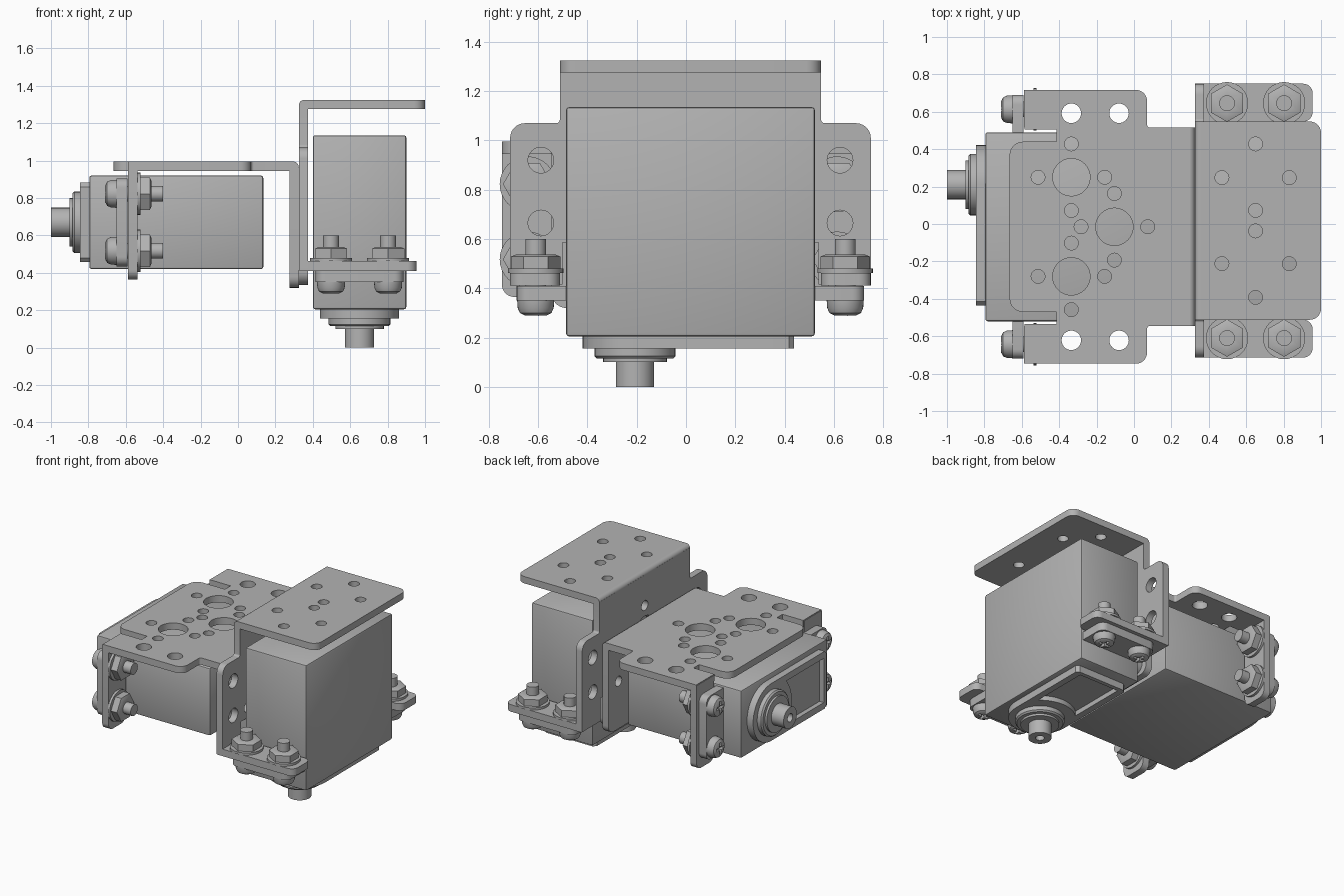
import bpy
import bmesh
import math
from mathutils import Matrix, Vector
from mathutils.geometry import interpolate_bezier

if "Cube" in bpy.data.objects:
    bpy.data.objects.remove(bpy.data.objects["Cube"])

grey = bpy.data.materials.new("plain_grey")
grey.use_nodes = True
grey.diffuse_color = (0.45, 0.45, 0.45, 1)
grey.node_tree.nodes["Principled BSDF"].inputs["Base Color"].default_value = grey.diffuse_color


def finish(name, bm, matrix=None):
    """Turn a bmesh into a shaded, coloured object."""
    bmesh.ops.remove_doubles(bm, verts=bm.verts, dist=0.0002)
    if matrix:
        bm.transform(matrix)
    bmesh.ops.recalc_face_normals(bm, faces=bm.faces)
    for face in bm.faces:
        face.smooth = True
    mesh = bpy.data.meshes.new(name)
    bm.to_mesh(mesh)
    bm.free()
    mesh.set_sharp_from_angle(angle=math.radians(30))
    mesh.materials.append(grey)
    obj = bpy.data.objects.new(name, mesh)
    bpy.context.collection.objects.link(obj)
    return obj


def circle(x, y, r, steps=32):
    return [(x + r * math.cos(i * math.tau / steps), y + r * math.sin(i * math.tau / steps))
            for i in range(steps)]


def rounded(corners):
    """Outline from (x, y, radius) corners, for right angles."""
    loop = []
    for i, (x, y, r) in enumerate(corners):
        c = Vector((x, y))
        if r == 0:
            loop.append((x, y))
            continue
        before = Vector(corners[i - 1][:2]) - c
        after = Vector(corners[(i + 1) % len(corners)][:2]) - c
        a, b = c + before.normalized() * r, c + after.normalized() * r
        loop += [tuple(p[:2]) for p in interpolate_bezier(a, a.lerp(c, .55), b.lerp(c, .55), b, 8)]
    return loop


def mirrored(half):
    return rounded(half + [(-x, y, r) for x, y, r in reversed(half)])


def plate(name, loops, lo, hi, matrix, axes="xyz"):
    """Flat sheet: first loop is the outline, the others are holes."""
    curve = bpy.data.curves.new(name, "CURVE")
    curve.dimensions = "2D"
    curve.fill_mode = "BOTH"
    curve.extrude = (hi - lo) / 2
    for loop in loops:
        spline = curve.splines.new("POLY")
        spline.points.add(len(loop) - 1)
        for point, (x, y) in zip(spline.points, loop):
            point.co = (x, y, 0, 1)
        spline.use_cyclic_u = True
    temp = bpy.data.objects.new("temp", curve)
    bpy.context.collection.objects.link(temp)
    bpy.context.view_layer.update()
    graph = bpy.context.evaluated_depsgraph_get()
    mesh = bpy.data.meshes.new_from_object(temp.evaluated_get(graph))
    bm = bmesh.new()
    bm.from_mesh(mesh)
    bpy.data.objects.remove(temp)
    bpy.data.meshes.remove(mesh)
    for v in bm.verts:
        flat = (v.co.x, v.co.y, v.co.z + (lo + hi) / 2)
        v.co = [flat[axes.index(k)] for k in "xyz"]
    return finish(name, bm, matrix)


def lathe(name, profile, matrix, steps=32):
    """Spin (radius, height) points around local z."""
    bm = bmesh.new()
    verts = [bm.verts.new((r, 0, z)) for r, z in profile]
    edges = [bm.edges.new(pair) for pair in zip(verts, verts[1:])]
    bmesh.ops.spin(bm, geom=verts + edges, cent=(0, 0, 0), axis=(0, 0, 1),
                   angle=math.tau, steps=steps, use_merge=True)
    return finish(name, bm, matrix)


def box(name, size, centre, matrix, bevel=0.0):
    bm = bmesh.new()
    bmesh.ops.create_cube(bm, size=1, matrix=Matrix.Translation(centre) @ Matrix.Diagonal((*size, 1)))
    if bevel:
        bmesh.ops.bevel(bm, geom=bm.edges[:], offset=bevel, segments=2, affect="EDGES", profile=.5)
    return finish(name, bm, matrix)


def make_bolt_mesh():
    """Pan-head bolt with a cross recess."""
    head = [(0, .535), (.042, .535), (.042, .785), (.075, .785), (.073, .815),
            (.064, .835), (.045, .845), (0, .847)]
    bolt = lathe("bolt", head, None)
    for size in ((.09, .02, .06), (.02, .09, .06)):
        cutter = box("slot_cutter", size, (0, 0, .85), None)
        cutter.hide_render = True
        mod = bolt.modifiers.new("slot", "BOOLEAN")
        mod.operation, mod.object, mod.solver = "DIFFERENCE", cutter, "EXACT"
    bpy.context.view_layer.update()
    graph = bpy.context.evaluated_depsgraph_get()
    mesh = bpy.data.meshes.new_from_object(bolt.evaluated_get(graph))
    mesh.set_sharp_from_angle(angle=math.radians(30))
    for mod in list(bolt.modifiers):
        bpy.data.objects.remove(mod.object)
    bpy.data.objects.remove(bolt)
    return mesh


def servo(prefix, m, side):
    """Motor along local z, with its output shaft towards side * x."""
    box(prefix + "_body", (1.01, .5, .93), (0, 0, .465), m, .012)

    # end cover: rounded around the shaft, recessed at the other end
    sx = .225 * side
    arc = [(sx + side * .212 * math.cos(t), .212 * math.sin(t))
           for t in (math.pi * (i / 24 - .5) for i in range(25))]
    cover = arc + [(-.4 * side, .212), (-.42 * side, .19), (-.42 * side, -.19), (-.4 * side, -.212)]
    bite = [(sx - side * .24 * math.cos(t), .24 * math.sin(t))
            for t in (.75 * (i / 8 - 1) for i in range(17))]
    recess = bite + [(-.39 * side, bite[-1][1]), (-.39 * side, bite[0][1])]
    plate(prefix + "_cover_base", [cover], .925, .945, m)
    plate(prefix + "_cover_rim", [cover, recess], .945, .98, m)

    # stepped boss and hollow output shaft
    boss = [(0, .97), (.165, .97), (.165, 1.01), (.155, 1.02), (.13, 1.02), (.13, 1.035),
            (.078, 1.035), (.078, 1.135), (.03, 1.135), (.03, 1.07), (0, 1.07)]
    lathe(prefix + "_output_shaft", boss, m @ Matrix.Translation((sx, 0, 0)))

    # mounting ears with bolts, nuts and washers
    for s, label in ((1, "_a"), (-1, "_b")):
        ear = rounded([(s * .5, -.235, 0), (s * .705, -.235, .05),
                       (s * .705, .235, .05), (s * .5, .235, 0)])
        plate(prefix + "_ear" + label, [ear], .725, .785, m)
        for y in (-.1525, .1525):
            at = m @ Matrix.Translation((s * .628, y, 0))
            bolt = bpy.data.objects.new(prefix + "_bolt" + label, bolt_mesh)
            bolt.matrix_world = at
            bpy.context.collection.objects.link(bolt)
            lathe(prefix + "_washer" + label, [(.04, .655), (.113, .655), (.113, .672), (.04, .672)], at)
            lathe(prefix + "_nut" + label, [(.04, .598), (.08, .598), (.1, .606), (.1, .656)], at, 6)


def bracket(prefix, m):
    """Sheet metal: drilled back plate, folded wall and two side flanges."""
    half = [(.455, .8, .07), (.455, .55, 0), (.52, .55, 0), (.52, .72, 0), (.732, .72, 0),
            (.732, .065, .06), (.53, .065, .015), (.53, -.165, 0)]
    holes = []
    for x, z in ((-.265, .47), (.265, .47), (0, .24)):
        holes.append(circle(x, z, .1))
        holes += [circle(x + dx, z + dz, .037, 20)
                  for dx, dz in ((.178, 0), (-.178, 0), (0, .178), (0, -.178))]
    holes += [circle(s * .607, z, .052) for s in (-1, 1) for z in (.47, .215)]
    plate(prefix + "_back_plate", [mirrored(half)] + holes, .275, .325, m, "xzy")

    # folded wall with its own hole pattern
    wall = mirrored([(.53, -.35, .06), (.53, .295, 0)])
    holes = [circle(s * x, y, .037, 20) for s in (-1, 1)
             for x, y in ((.41, 0), (.055, 0), (.23, .18), (.23, -.18))]
    plate(prefix + "_wall", [wall] + holes, -.19, -.14, m)

    # rounded fold joining plate and wall
    fold = rounded([(-.19, .29, 0), (-.19, .325, .03), (-.14, .325, 0), (-.14, .29, 0)])
    plate(prefix + "_fold", [fold], -.53, .53, m, "zyx")

    # side flanges
    for s, label in ((1, "_a"), (-1, "_b")):
        flange = rounded([(s * .53, -.305, .05), (s * .732, -.305, .05),
                          (s * .732, .32, 0), (s * .53, .32, 0)])
        plate(prefix + "_flange" + label, [flange], .672, .724, m)


def frame(x, y, z, origin):
    rot = Matrix((x, y, z)).transposed().to_4x4()
    return Matrix.Translation(origin) @ rot


bolt_mesh = make_bolt_mesh()
lying = frame((0, -1, 0), (0, 0, 1), (-1, 0, 0), (.135, -.015, .67))
standing = frame((0, -1, 0), (-1, 0, 0), (0, 0, -1), (.65, .018, 1.135))
for prefix, matrix, side in (("lying_servo", lying, -1), ("standing_servo", standing, 1)):
    servo(prefix, matrix, side)
    bracket(prefix + "_bracket", matrix)
